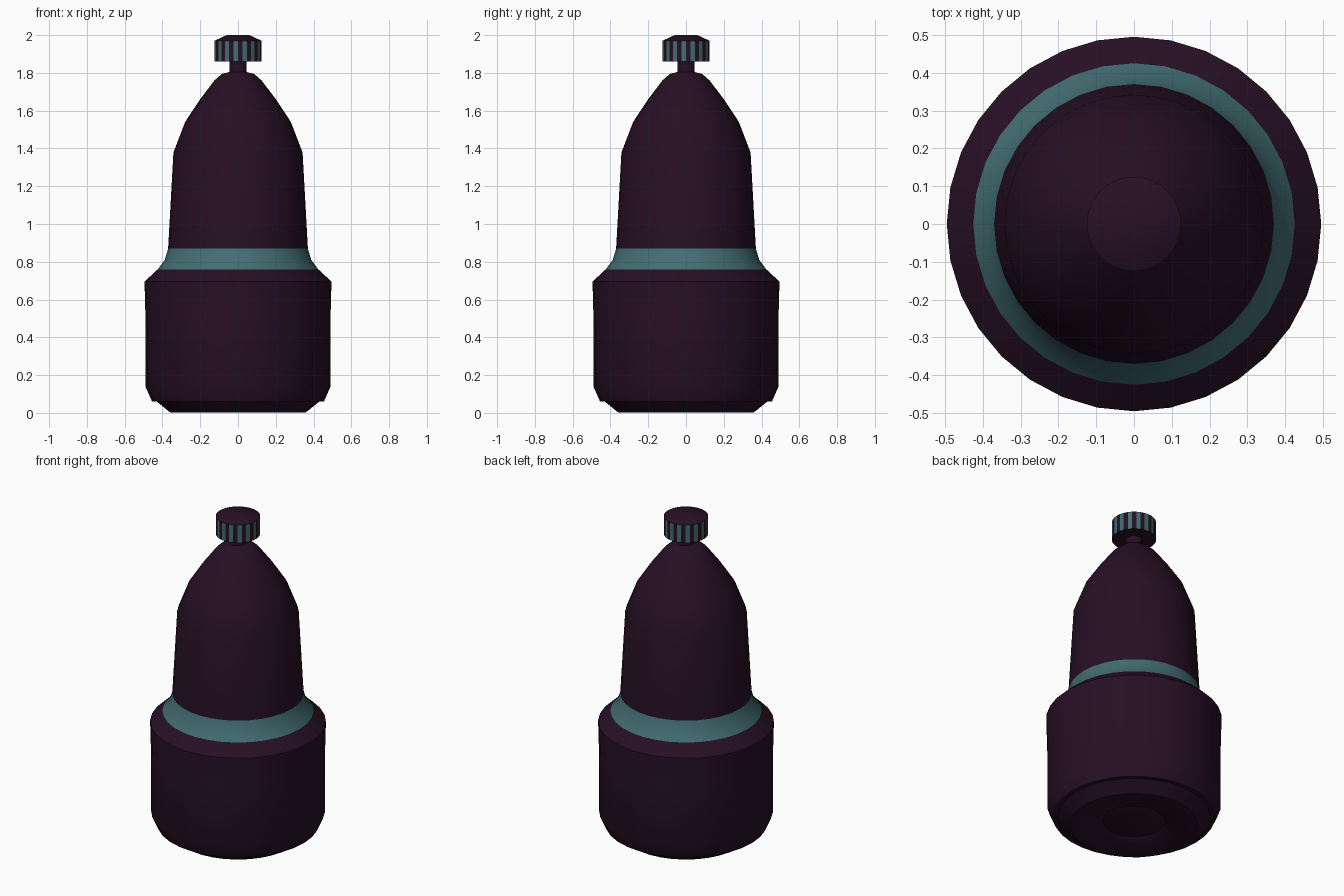
import bpy, bmesh, math

SEGMENTS = 32

cube = bpy.data.objects.get("Cube")
if cube:
    bpy.data.objects.remove(cube, do_unlink=True)


def make_material(name, rgb):
    mat = bpy.data.materials.new(name)
    mat.use_nodes = True
    mat.diffuse_color = (*rgb, 1)
    bsdf = next(n for n in mat.node_tree.nodes if n.type == 'BSDF_PRINCIPLED')
    bsdf.inputs["Base Color"].default_value = (*rgb, 1)
    return mat


plum = make_material("dark plum", (0.02, 0.005, 0.018))
teal = make_material("dull teal", (0.055, 0.155, 0.17))


def lathe(name, profile, materials, angle=35):
    """Revolve a bottom-to-top (radius, height) profile around z."""
    bm = bmesh.new()
    verts = [bm.verts.new((r, 0, z)) for r, z in profile]
    edges = [bm.edges.new(pair) for pair in zip(verts, verts[1:])]
    bmesh.ops.spin(bm, geom=verts + edges, cent=(0, 0, 0), axis=(0, 0, 1),
                   angle=math.tau, steps=SEGMENTS, use_merge=True)
    bmesh.ops.remove_doubles(bm, verts=bm.verts, dist=0.0001)
    bmesh.ops.recalc_face_normals(bm, faces=bm.faces)
    mesh = bpy.data.meshes.new(name)
    bm.to_mesh(mesh)
    bm.free()
    for mat in materials:
        mesh.materials.append(mat)
    obj = bpy.data.objects.new(name, mesh)
    bpy.context.collection.objects.link(obj)
    bpy.ops.object.select_all(action='DESELECT')
    obj.select_set(True)
    bpy.context.view_layer.objects.active = obj
    bpy.ops.object.shade_smooth_by_angle(angle=math.radians(angle))
    return obj


# Wide base with a stepped foot and a shallow dimple underneath
lathe("base", [(0, 0.015), (0.11, 0.015), (0.175, 0.03), (0.20, 0.012),
               (0.36, 0.003), (0.43, 0.06), (0.455, 0.06), (0.49, 0.14),
               (0.49, 0.51), (0.495, 0.695), (0.425, 0.76), (0, 0.76)], [plum])

# Flared collar between base and upper body
lathe("collar", [(0.425, 0.76), (0.388, 0.81), (0.37, 0.87)], [teal])

# Tapered upper body with a pointed dome
lathe("upper_body", [(0.37, 0.87), (0.342, 1.378), (0.28, 1.54), (0.205, 1.654),
                     (0.125, 1.76), (0.085, 1.795), (0.045, 1.805)], [plum])

# Thin neck
lathe("neck", [(0.045, 1.80), (0.045, 1.87)], [plum])

# Knob with alternating side stripes
knob = lathe("knob", [(0, 1.86), (0.125, 1.86), (0.125, 1.97),
                      (0.06, 2.0), (0, 2.0)], [plum, teal])
for face in knob.data.polygons:
    x, y, z = face.center
    if abs(face.normal.z) < 0.1:
        step = int((math.atan2(y, x) % math.tau) / math.tau * SEGMENTS)
        face.material_index = step % 2
